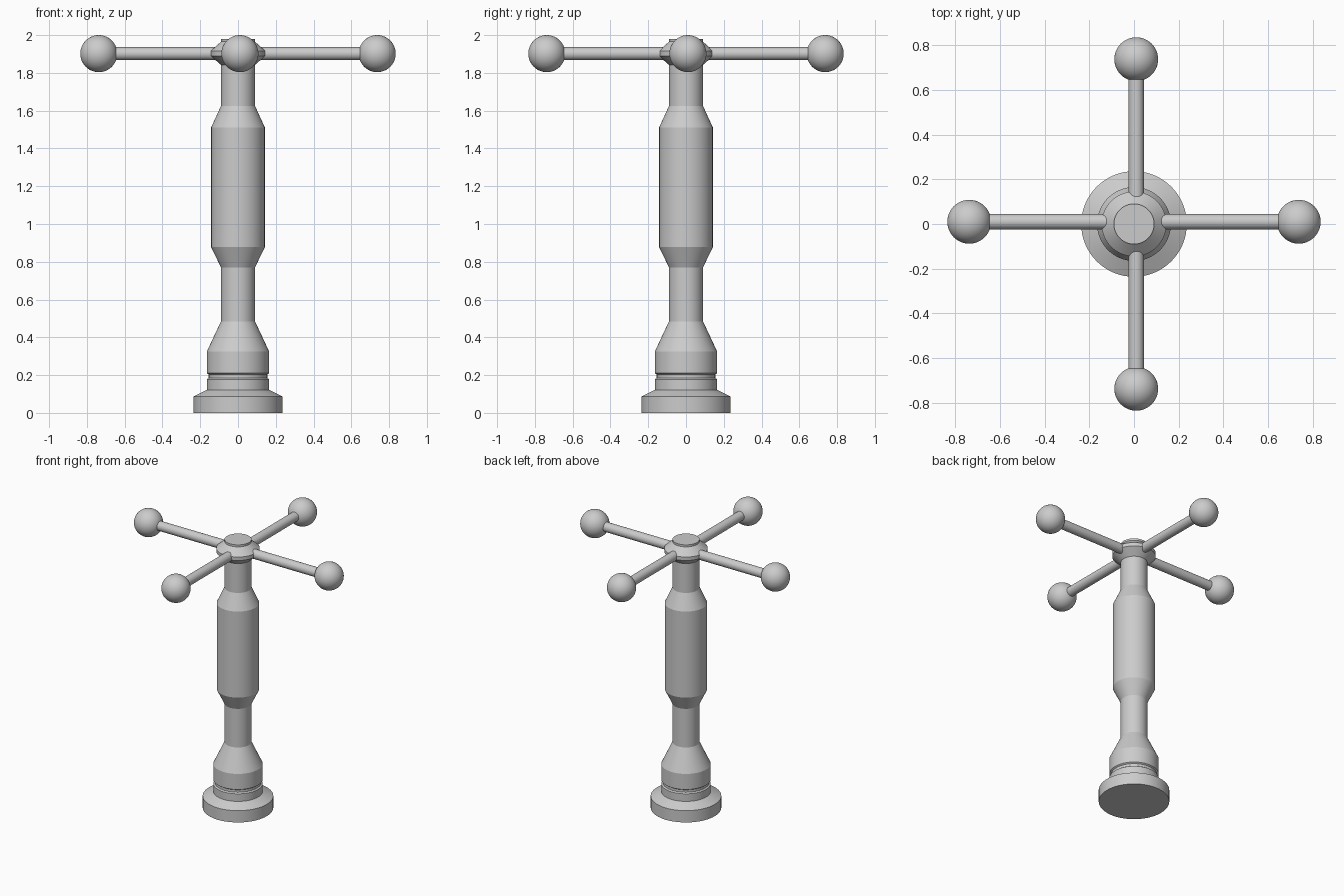
import bpy, bmesh, math
from mathutils import Matrix

if "Cube" in bpy.data.objects:
    bpy.data.objects.remove(bpy.data.objects["Cube"])

SEG = 64
ARM_Z, OFF = 1.902, 0.01   # arm height, slight sideways offset of the arms


def add_object(name, bm, angle=20):
    bmesh.ops.recalc_face_normals(bm, faces=bm.faces)
    mesh = bpy.data.meshes.new(name)
    bm.to_mesh(mesh)
    bm.free()
    ob = bpy.data.objects.new(name, mesh)
    bpy.context.collection.objects.link(ob)
    bpy.ops.object.select_all(action='DESELECT')
    ob.select_set(True)
    bpy.context.view_layer.objects.active = ob
    bpy.ops.object.shade_smooth_by_angle(angle=math.radians(angle))
    return ob


def lathe(name, profile):
    """Closed solid of revolution from (radius, z) points."""
    bm = bmesh.new()
    rings = [[bm.verts.new((r * math.cos(2 * math.pi * i / SEG),
                            r * math.sin(2 * math.pi * i / SEG), z))
              for i in range(SEG)] for r, z in profile]
    for a, b in zip(rings, rings[1:]):
        for i in range(SEG):
            j = (i + 1) % SEG
            bm.faces.new((a[i], a[j], b[j], b[i]))
    bm.faces.new(rings[0][::-1])
    bm.faces.new(rings[-1])
    return add_object(name, bm)


# Foot with bevelled rim
lathe("foot", [(0.236, 0), (0.236, 0.087), (0.165, 0.122), (0.165, 0.178),
               (0.155, 0.185), (0.155, 0.203), (0.165, 0.21)])

# Turned column
lathe("column", [(0.165, 0.21), (0.165, 0.325), (0.09, 0.485), (0.09, 0.77),
                 (0.142, 0.877), (0.142, 1.512), (0.09, 1.625), (0.09, 1.842)])

# Bevelled hub with cap
lathe("hub", [(0.09, 1.842), (0.145, 1.89), (0.145, 1.916), (0.09, 1.965),
              (0.09, 1.98)])

# Four arms with ball ends
for label, turn, shift in (("right", 0, (0, OFF)), ("back", 90, (OFF, 0)),
                           ("left", 180, (0, OFF)), ("front", 270, (OFF, 0))):
    place = (Matrix.Translation((shift[0], shift[1], ARM_Z))
             @ Matrix.Rotation(math.radians(turn), 4, 'Z'))
    bm = bmesh.new()
    bmesh.ops.create_cone(
        bm, cap_ends=True, segments=32, radius1=0.034, radius2=0.034, depth=0.62,
        matrix=place @ Matrix.Translation((0.38, 0, 0)) @ Matrix.Rotation(math.pi / 2, 4, 'Y'))
    add_object(label + "_arm", bm, 30)
    bm = bmesh.new()
    bmesh.ops.create_uvsphere(bm, u_segments=48, v_segments=24, radius=0.098,
                              matrix=place @ Matrix.Translation((0.737, 0, 0)))
    add_object(label + "_ball", bm, 30)
